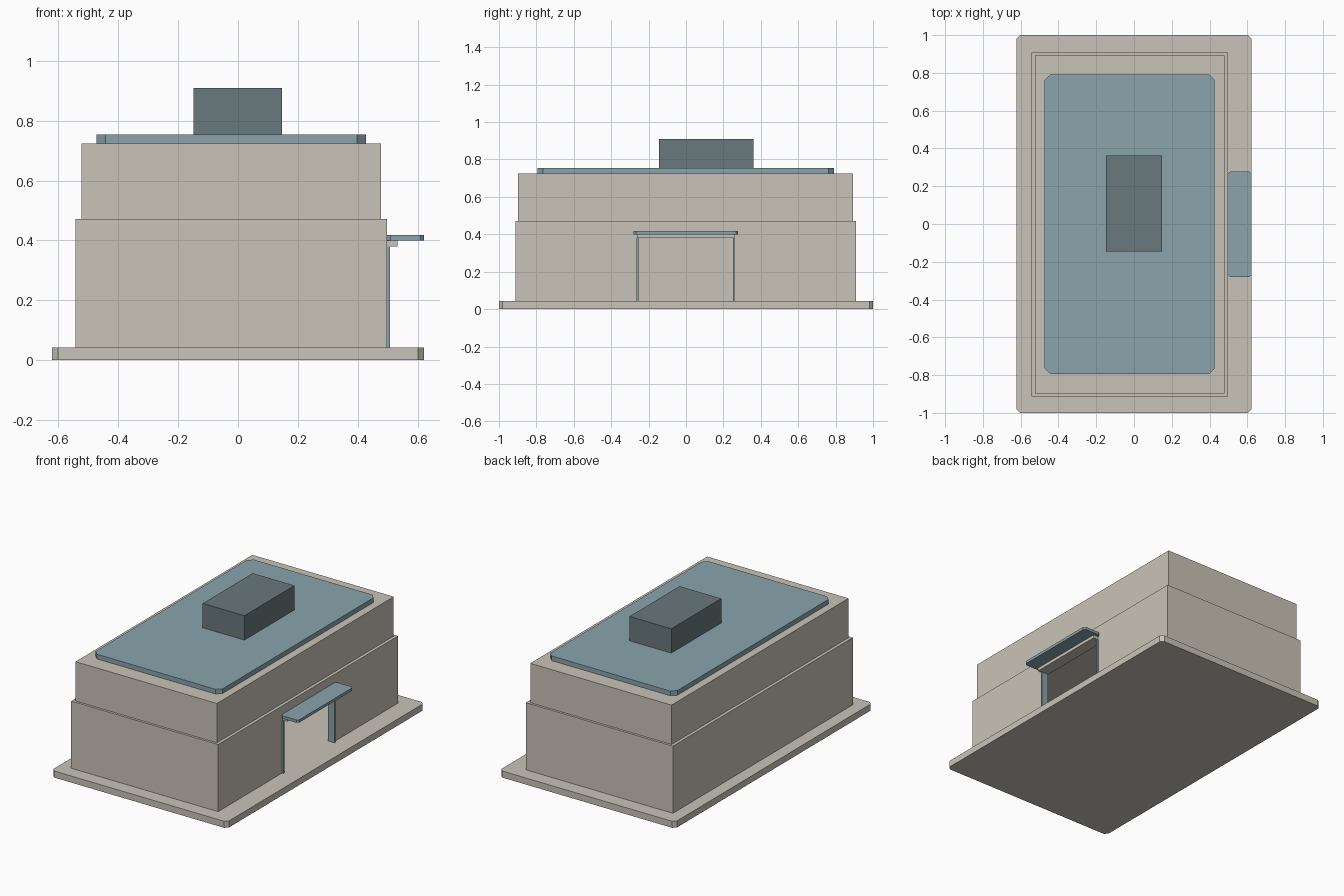
import bpy
import bmesh

cube = bpy.data.objects.get("Cube")
if cube:
    bpy.data.objects.remove(cube, do_unlink=True)


def material(name, rgb):
    m = bpy.data.materials.new(name)
    m.use_nodes = True
    m.diffuse_color = (*rgb, 1)
    m.node_tree.nodes["Principled BSDF"].inputs["Base Color"].default_value = (*rgb, 1)
    return m


STONE = material("warm stone", (0.584, 0.552, 0.479))
BLUE = material("slate blue", (0.254, 0.371, 0.413))
GREY = material("dark grey", (0.141, 0.188, 0.205))


def box(name, x, y, z, mat, chamfer=0):
    """Box from (min, max) ranges, with optional chamfered vertical edges."""
    bm = bmesh.new()
    bmesh.ops.create_cube(bm, size=1)
    for v in bm.verts:
        v.co = [r[0] if c < 0 else r[1] for c, r in zip(v.co, (x, y, z))]
    if chamfer:
        upright = [e for e in bm.edges
                   if abs(e.verts[0].co.z - e.verts[1].co.z) > 1e-4]
        bmesh.ops.bevel(bm, geom=upright, offset=chamfer, segments=1,
                        affect='EDGES', profile=0.5)
    mesh = bpy.data.meshes.new(name)
    bm.to_mesh(mesh)
    bm.free()
    mesh.materials.append(mat)
    ob = bpy.data.objects.new(name, mesh)
    bpy.context.collection.objects.link(ob)
    return ob


def cut(ob, cutter):
    """Subtract a cutter from an object and discard the cutter."""
    cutter.hide_render = True
    mod = ob.modifiers.new("cut", 'BOOLEAN')
    mod.operation = 'DIFFERENCE'
    mod.solver = 'EXACT'
    mod.object = cutter
    bpy.context.view_layer.objects.active = ob
    bpy.ops.object.modifier_apply(modifier=mod.name)
    bpy.data.objects.remove(cutter, do_unlink=True)


# Ground slab
box("base_slab", (-0.622, 0.622), (-1, 1), (0, 0.042), STONE, 0.02)

# Hollow ground floor with a doorway in the left wall
walls = box("ground_floor_walls", (-0.543, 0.498), (-0.912, 0.908), (0.042, 0.472), STONE)
cut(walls, box("room_cutter", (-0.503, 0.458), (-0.872, 0.868), (0, 0.45), STONE))
cut(walls, box("door_cutter", (0.4, 0.6), (-0.26, 0.256), (0, 0.38), STONE))

# Upper floor, roof and rooftop unit
box("upper_floor", (-0.523, 0.478), (-0.897, 0.893), (0.472, 0.724), STONE)
box("roof_slab", (-0.473, 0.427), (-0.795, 0.792), (0.724, 0.754), BLUE, 0.03)
box("rooftop_unit", (-0.149, 0.147), (-0.145, 0.362), (0.754, 0.91), GREY)

# Entrance: jambs, lintel and canopy
for side, y in (("front", -0.259), ("back", 0.255)):
    box(side + "_door_jamb", (0.462, 0.508), (y - 0.005, y + 0.005), (0.042, 0.38), BLUE)
box("door_lintel", (0.462, 0.533), (-0.262, 0.258), (0.38, 0.4), STONE)
box("door_canopy", (0.498, 0.622), (-0.28, 0.278), (0.4, 0.418), BLUE, 0.012)
